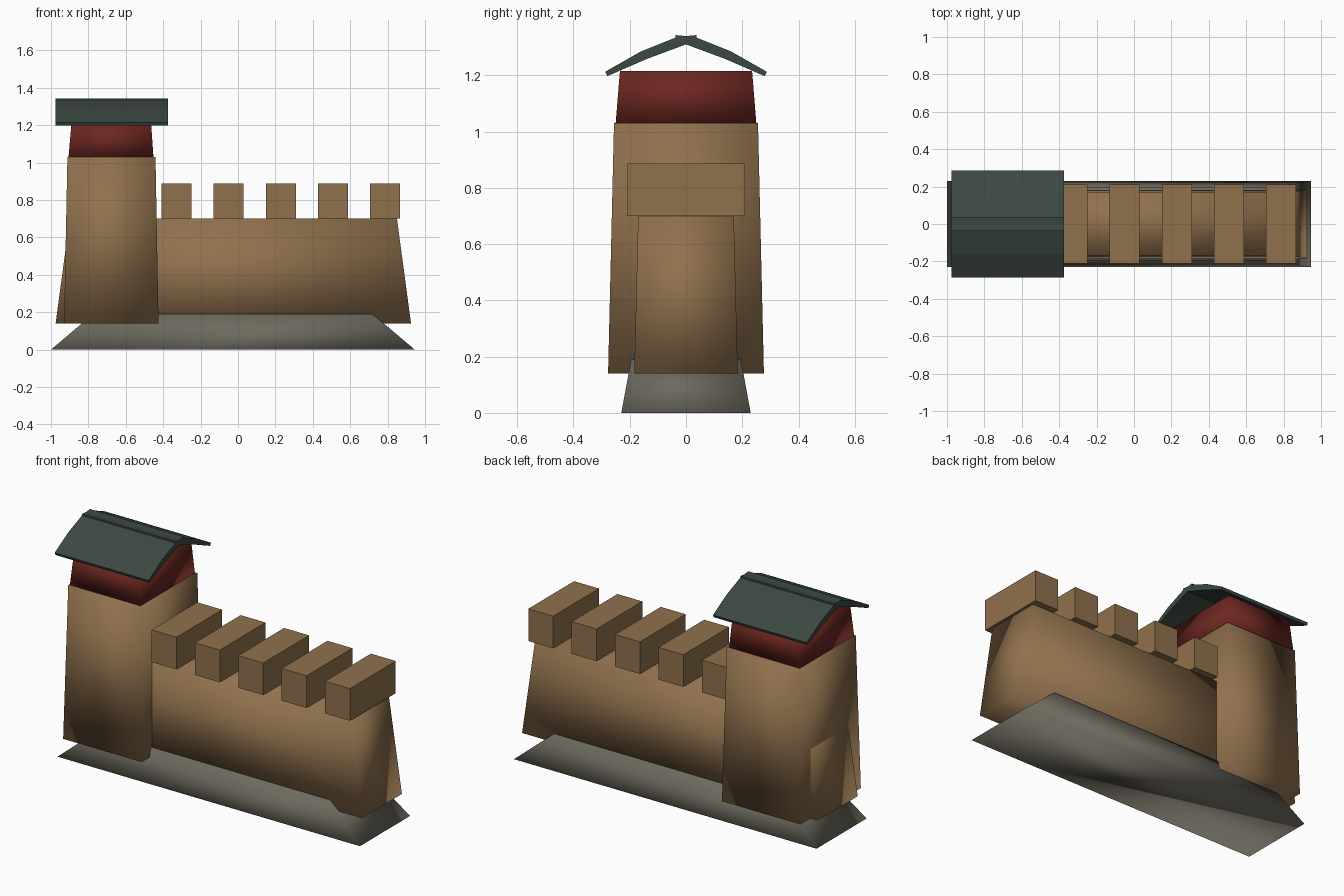
import bpy

if "Cube" in bpy.data.objects:
    bpy.data.objects.remove(bpy.data.objects["Cube"])


def material(name, rgb):
    m = bpy.data.materials.new(name)
    m.diffuse_color = (*rgb, 1)
    m.use_nodes = True
    m.node_tree.nodes["Principled BSDF"].inputs["Base Color"].default_value = m.diffuse_color
    return m


BRICK = material("sandy_brick", (0.28, 0.165, 0.075))
STONE = material("dark_stone", (0.15, 0.14, 0.11))
RED = material("red_paint", (0.15, 0.02, 0.015))
TILE = material("green_tile", (0.045, 0.065, 0.055))


def build(name, verts, faces, mat, smooth=False):
    me = bpy.data.meshes.new(name)
    me.from_pydata(verts, [], faces)
    me.materials.append(mat)
    for p in me.polygons:
        p.use_smooth = smooth
    ob = bpy.data.objects.new(name, me)
    bpy.context.collection.objects.link(ob)
    return ob


def frustum(name, low, high, mat, smooth=True):
    """Tapered block; low and high are (x0, x1, half_depth, z)."""
    verts = []
    for x0, x1, y, z in (low, high):
        verts += [(x0, -y, z), (x1, -y, z), (x1, y, z), (x0, y, z)]
    faces = [(3, 2, 1, 0), (4, 5, 6, 7)]
    faces += [(i, (i + 1) % 4, (i + 1) % 4 + 4, i + 4) for i in range(4)]
    return build(name, verts, faces, mat, smooth)


def extrude_x(name, profile, x0, x1, mat):
    n = len(profile)
    verts = [(x, y, z) for x in (x0, x1) for y, z in profile]
    faces = [tuple(range(n - 1, -1, -1)), tuple(range(n, 2 * n))]
    faces += [(i, (i + 1) % n, (i + 1) % n + n, i + n) for i in range(n)]
    return build(name, verts, faces, mat)


# Sloped earth base, wall and watchtower
frustum("base", (-1.0, 0.945, 0.23, 0), (-0.775, 0.72, 0.195, 0.19), STONE)
frustum("wall", (-0.975, 0.925, 0.184, 0.14), (-0.90, 0.85, 0.17, 0.70), BRICK)
frustum("tower", (-0.93, -0.425, 0.277, 0.14), (-0.912, -0.441, 0.256, 1.03), BRICK)
frustum("tower_room", (-0.906, -0.452, 0.25, 1.03), (-0.89, -0.465, 0.235, 1.215), RED)

# Battlements along the wall top
for i in range(5):
    x = -0.409 + i * 0.279
    frustum(f"battlement_{i + 1}", (x, x + 0.16, 0.21, 0.70),
            (x, x + 0.16, 0.21, 0.887), BRICK, smooth=False)

# Two bent roof slabs crossing at the ridge
slab = [(0.28, 1.197), (0.287, 1.213), (0.16, 1.285), (0.03, 1.337),
        (-0.037, 1.343), (-0.037, 1.331), (0.0, 1.31), (0.14, 1.258)]
slab.reverse()
extrude_x("roof_back", slab[::-1], -0.977, -0.375, TILE)
extrude_x("roof_front", [(-y, z) for y, z in slab], -0.977, -0.375, TILE)
